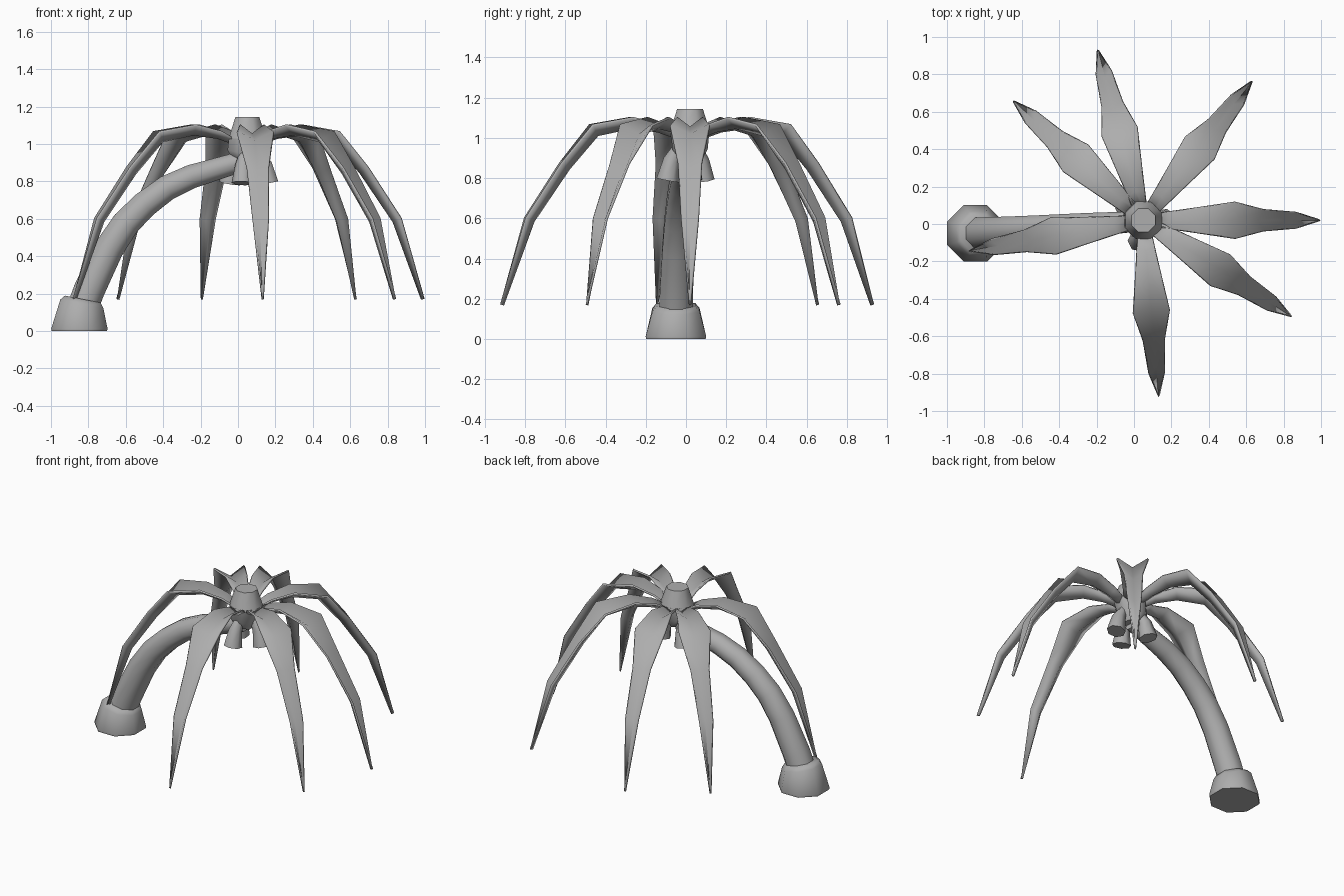
import bpy
from math import sin, cos, pi, radians
from mathutils import Vector

if "Cube" in bpy.data.objects:
    bpy.data.objects.remove(bpy.data.objects["Cube"])

CROWN = Vector((0.05, 0.02, 0))

# Mid-grey for every part
GREY = bpy.data.materials.new("grey")
GREY.diffuse_color = (0.42, 0.42, 0.42, 1)
GREY.use_nodes = True
GREY.node_tree.nodes["Principled BSDF"].inputs["Base Color"].default_value = GREY.diffuse_color


def make_object(name, verts, faces, angle=180):
    """Mesh object, smooth shaded up to the given angle."""
    mesh = bpy.data.meshes.new(name)
    mesh.from_pydata(verts, [], faces)
    mesh.update()
    mesh.materials.append(GREY)
    ob = bpy.data.objects.new(name, mesh)
    bpy.context.collection.objects.link(ob)
    bpy.ops.object.select_all(action='DESELECT')
    ob.select_set(True)
    bpy.context.view_layer.objects.active = ob
    bpy.ops.object.shade_smooth_by_angle(angle=radians(angle))
    return ob


def tube(name, path, radii, sides=8, axes=None, turn=0.5):
    """Capped tube of rings along a path; ring axes follow the path unless given."""
    pts = [Vector(p) for p in path]
    n = len(pts)
    verts = []
    for i, (p, r) in enumerate(zip(pts, radii)):
        t = Vector(axes[i]) if axes else pts[min(i + 1, n - 1)] - pts[max(i - 1, 0)]
        t.normalize()
        u = Vector((0, 1, 0)).cross(t).normalized()
        v = t.cross(u)
        for k in range(sides):
            a = 2 * pi * (k + turn) / sides
            verts.append(p + (u * cos(a) + v * sin(a)) * r)
    faces = [tuple(reversed(range(sides))), tuple(range((n - 1) * sides, n * sides))]
    for i in range(n - 1):
        for k in range(sides):
            a, b = i * sides + k, i * sides + (k + 1) % sides
            faces.append((a, b, b + sides, a + sides))
    return make_object(name, verts, faces, 60)


# Flared foot with a slightly tilted rim
up = (0, 0, 1)
tube("trunk_foot",
     [(-0.848, -0.05, 0), (-0.848, -0.05, 0.012), (-0.835, -0.05, 0.145), (-0.83, -0.05, 0.17)],
     [0.160, 0.163, 0.127, 0.105], axes=[up, up, (0.2, 0, 1), (0.2, 0, 1)])

# Curved leaning trunk
tube("trunk",
     [(-0.84, -0.05, 0.10), (-0.795, -0.048, 0.22), (-0.69, -0.04, 0.44), (-0.60, -0.033, 0.575),
      (-0.50, -0.025, 0.675), (-0.38, -0.015, 0.765), (-0.25, -0.005, 0.825), (0.03, 0.015, 0.91)],
     [0.09, 0.09, 0.085, 0.081, 0.077, 0.073, 0.069, 0.058])

# Collar where the trunk meets the crown, and the tapered cap on top
tube("crown_collar", [(0.03, 0.02, 0.90), (0.03, 0.02, 0.95), (0.05, 0.02, 1.04)],
     [0.065, 0.095, 0.105], axes=[(0.25, 0, 1), (0.2, 0, 1), up])
tube("crown_cap", [CROWN + Vector((0, 0, z)) for z in (1.03, 1.145)], [0.108, 0.069], axes=[up, up])

# Tapered nuts hanging outward under the crown
for i, a in enumerate((2, 145, 257)):
    d = Vector((cos(radians(a)), sin(radians(a)), 0))
    bottom = CROWN + d * 0.113 + Vector((0, 0, 0.79))
    middle = CROWN + d * 0.093 + Vector((0, 0, 0.89))
    top = CROWN + d * 0.05 + Vector((0, 0, 0.97))
    tube(f"nut_{i + 1}", [bottom, middle, top], [0.059, 0.043, 0.025], sides=7)

# Frond stations: radius, rim height, half width, fold depth
FROND = [(0.04, 1.00, 0.035, 0.015), (0.15, 1.06, 0.05, 0.035), (0.29, 1.095, 0.07, 0.05),
         (0.49, 1.06, 0.10, 0.06), (0.642, 0.87, 0.060, 0.05), (0.818, 0.60, 0.045, 0.045),
         (0.94, 0.17, 0.006, 0.012)]


def frond(name, angle):
    """V-folded leaf: two rims and a keel sunk along the inward normal."""
    out = Vector((cos(angle), sin(angle), 0))
    side = Vector((-sin(angle), cos(angle), 0))
    verts, faces = [], []
    n = len(FROND)
    for i, (r, z, w, depth) in enumerate(FROND):
        a, b = FROND[max(i - 1, 0)], FROND[min(i + 1, n - 1)]
        t = Vector((b[0] - a[0], b[1] - a[1])).normalized()
        rim = CROWN + out * r + Vector((0, 0, z))
        keel = rim + (out * t.y - Vector((0, 0, t.x))) * depth
        verts += [rim - side * w, keel, rim + side * w]
    for i in range(n - 1):
        for k in (0, 1):
            a = 3 * i + k
            faces.append((a, a + 3, a + 4, a + 1))
    ob = make_object(name, verts, faces)
    mod = ob.modifiers.new("thickness", 'SOLIDIFY')
    mod.thickness = 0.012
    # thicken before the smoothing modifier so that rims shade softly too
    ob.modifiers.move(len(ob.modifiers) - 1, 0)
    mod.offset = 1  # faces are wound downwards, so this grows the underside


# Seven folded drooping fronds
for i, a in enumerate((0, 52, 105, 137.5, 190, 275, 327)):
    frond(f"frond_{i + 1}", radians(a))
